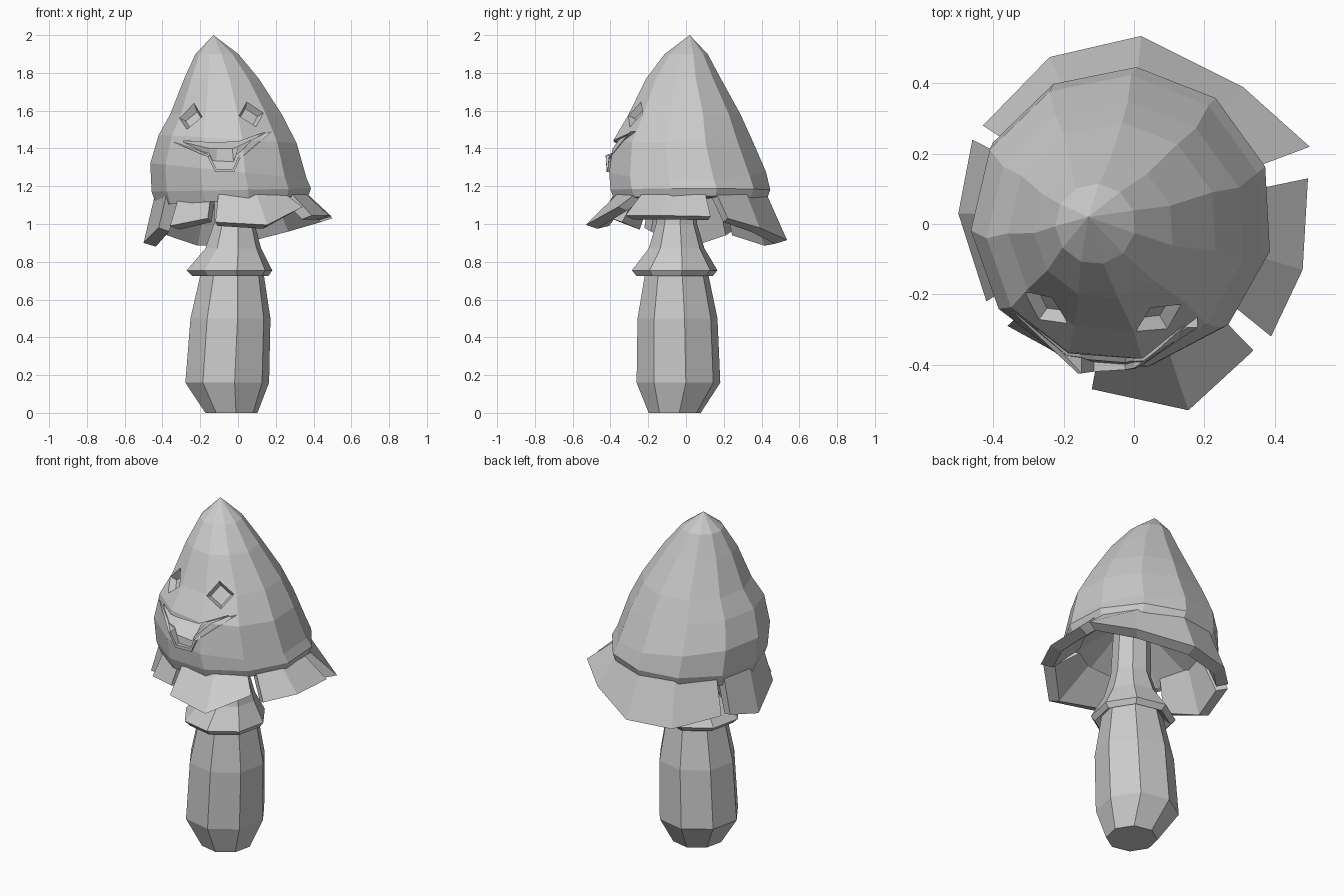
import bpy, bmesh
from math import cos, sin, radians, pi
from mathutils import Vector, Matrix
from mathutils.bvhtree import BVHTree

if "Cube" in bpy.data.objects:
    bpy.data.objects.remove(bpy.data.objects["Cube"], do_unlink=True)

grey = bpy.data.materials.new("plain_grey")
grey.use_nodes = True
grey.diffuse_color = (0.6, 0.6, 0.6, 1)
grey.node_tree.nodes["Principled BSDF"].inputs["Base Color"].default_value = (0.6, 0.6, 0.6, 1)


def finish(name, bm):
    bmesh.ops.recalc_face_normals(bm, faces=bm.faces)
    mesh = bpy.data.meshes.new(name)
    bm.to_mesh(mesh)
    bm.free()
    mesh.materials.append(grey)
    ob = bpy.data.objects.new(name, mesh)
    bpy.context.scene.collection.objects.link(ob)
    return ob


def skin(name, loops, tip=None):
    """Bridge closed loops of points, capping both ends or ending in a tip."""
    bm = bmesh.new()
    loops = [[bm.verts.new(p) for p in loop] for loop in loops]
    n = len(loops[0])
    for lo, hi in zip(loops, loops[1:]):
        for i in range(n):
            j = (i + 1) % n
            bm.faces.new((lo[i], lo[j], hi[j], hi[i]))
    bm.faces.new(loops[0])
    if tip:
        end = bm.verts.new(tip)
        for i in range(n):
            bm.faces.new((loops[-1][i], loops[-1][(i + 1) % n], end))
    else:
        bm.faces.new(loops[-1])
    return finish(name, bm)


def loft(name, rings, sides, phase, tip=None):
    """Skin rings given as (centre x, centre y, z, radius, slope along x)."""
    angles = [radians(phase) + 2 * pi * i / sides for i in range(sides)]
    return skin(name, [[(cx + r * cos(a), cy + r * sin(a), z + slope * r * cos(a)) for a in angles]
                       for cx, cy, z, r, slope in rings], tip)


def carve(target, cutter):
    mod = target.modifiers.new(cutter.name, 'BOOLEAN')
    mod.operation = 'DIFFERENCE'
    mod.solver = 'EXACT'
    mod.object = cutter
    cutter.hide_render = True
    cutter.hide_set(True)


# Stalk with a chamfered foot
loft("stalk", [(-.035, -.06, 0, .14, 0), (-.057, -.04, .16, .225, 0), (-.04, -.045, .5, .215, 0),
               (-.03, -.05, .76, .165, 0)], 8, -170)

# Flared collar running up into the neck
loft("collar_and_neck", [(-.03, -.05, .76, .15, 0), (-.04, -.06, .725, .205, 0),
                         (-.045, -.06, .755, .23, 0), (-.025, -.05, .87, .15, 0),
                         (-.02, -.05, 1, .11, 0), (-.02, -.04, 1.29, .1, 0)], 8, -170)

# Pointed cap, leaning towards its right, with a hollow underside
cap = loft("cap", [(-.02, -.02, 1.28, .13, 0), (-.03, .02, 1.125, .375, .04),
                   (-.025, .02, 1.125, .408, .06), (-.03, .02, 1.18, .428, .02),
                   (-.045, .005, 1.28, .42, -.1), (-.05, -.02, 1.45, .37, -.06),
                   (-.06, -.01, 1.58, .3, 0), (-.085, -.015, 1.77, .2, 0),
                   (-.11, 0, 1.9, .115, 0)], 11, 85, (-.13, .02, 2))

# Square eye sockets set along the cap surface
tree = BVHTree.FromObject(cap, bpy.context.evaluated_depsgraph_get())
for side, x, z, spin in (("right", -.25, 1.565, 3), ("left", .07, 1.58, 96)):
    hit, normal, _, _ = tree.ray_cast(Vector((x, -2, z)), Vector((0, 1, 0)))
    bm = bmesh.new()
    place = Matrix.Translation(hit) @ normal.to_track_quat('Z', 'Y').to_matrix().to_4x4()
    bmesh.ops.create_cone(bm, cap_ends=True, segments=4, radius1=.055, radius2=.095, depth=.07,
                          matrix=place @ Matrix.Rotation(radians(spin), 4, 'Z'))
    carve(cap, finish(side + "_eye_cutter", bm))

# Smiling mouth: the lower side slopes up into the cap
brow = [(-.34, 1.445), (-.14, 1.43), (0, 1.435), (.18, 1.5)]
front = brow + [(.005, 1.35), (-.02, 1.285), (-.12, 1.285), (-.155, 1.35)]
back = brow + [(0, 1.41), (-.03, 1.4), (-.11, 1.4), (-.15, 1.4)]
carve(cap, skin("mouth_cutter", [[(x, -.46, z) for x, z in front], [(x, -.29, z) for x, z in back]]))

# Raised lower lip dipping around the middle of the mouth
lip = []
for x, y, z in ((-.345, -.25, 1.435), (-.16, -.425, 1.355), (-.12, -.42, 1.275),
                (-.02, -.415, 1.275), (.01, -.41, 1.345), (.18, -.295, 1.49)):
    ix, iz = x + (-.07 - x) * .12, z + (1.42 - z) * .12
    lip.append([(x, y, z), (ix, y, iz), (ix, y + .07, iz), (x, y + .07, z)])
skin("lower_lip", lip)


# Thick flaps hanging around the rim, each a chain of four-sided sections
def flap(name, outer, reach=.41):
    centre = Vector((-.03, .02, 0))
    sections = []
    for x, y, z in outer:
        d = Vector((x, y, 0)) - centre
        out = d.normalized()
        sections.append([centre + out * r + Vector((0, 0, h)) for r, h in
                         ((reach, 1.155), (d.length, z), (d.length - .065, z - .02),
                          (reach - .08, 1.14))])
    skin(name, sections)


flap("back_flap", [(-.43, .28, .96), (-.24, .475, .905), (.02, .535, .915), (.31, .39, .98), (.5, .22, 1.03)])
flap("left_flap", [(.495, .13, 1.04), (.48, -.13, 1.045), (.39, -.32, 1.045)])
flap("front_flap", [(.34, -.36, 1.09), (.155, -.53, .995), (-.12, -.47, 1.01)])
flap("front_right_flap", [(-.16, -.4, 1.03), (-.36, -.29, .99)], .385)
flap("right_flap", [(-.42, -.22, .98), (-.5, .03, .9), (-.46, .24, .96)])
